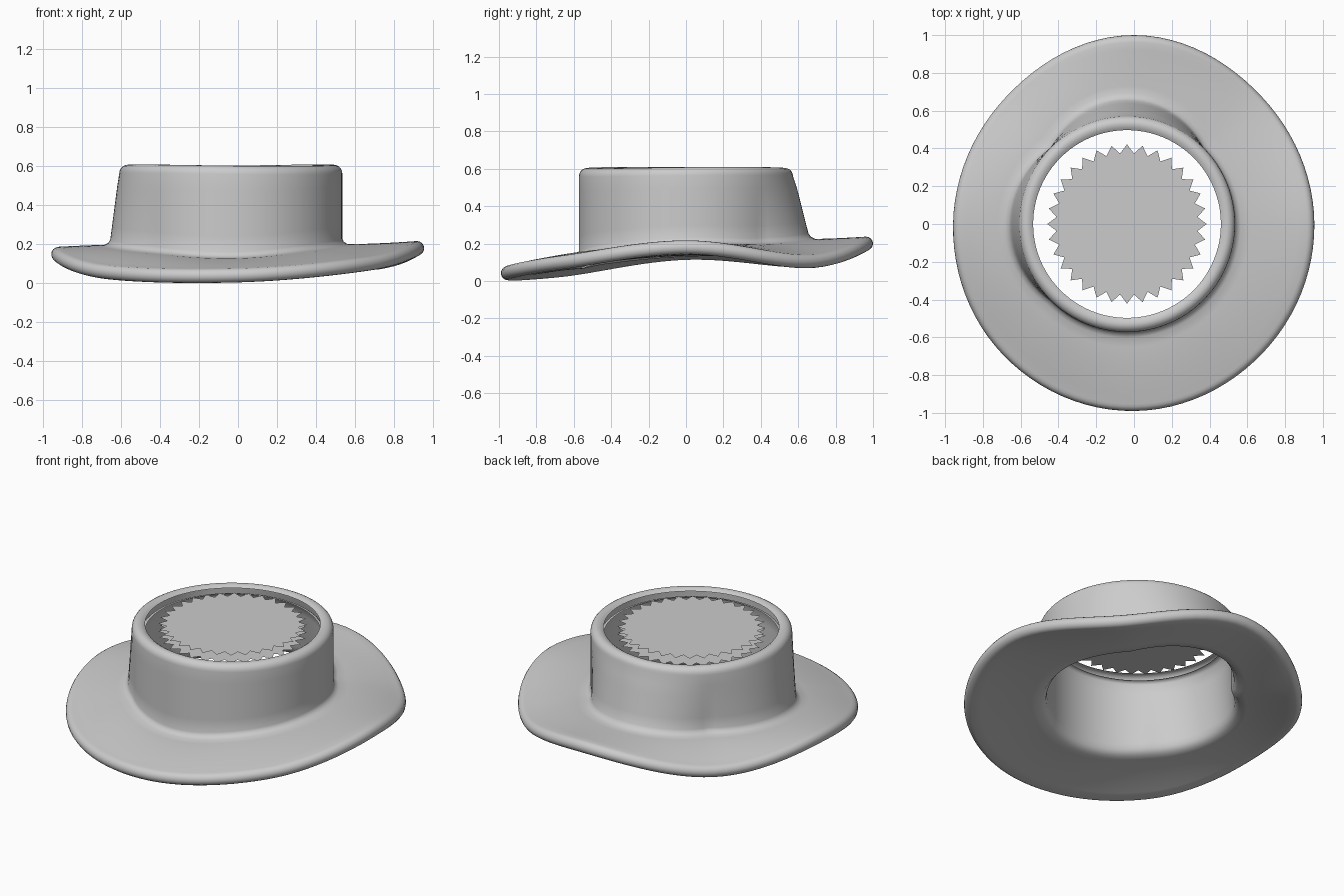
import bpy, bmesh, math
from mathutils import Vector

if "Cube" in bpy.data.objects:
    bpy.data.objects.remove(bpy.data.objects["Cube"])

N = 96            # segments around the hat
CX = -0.037       # crown centre in x

felt = bpy.data.materials.new("grey_felt")
felt.diffuse_color = (0.6, 0.6, 0.6, 1)
felt.use_nodes = True
felt.node_tree.nodes["Principled BSDF"].inputs["Base Color"].default_value = felt.diffuse_color

# Values every 45 degrees, starting at +x and going counter-clockwise
EDGE_R = [0.955, 0.955, 1.0, 0.955, 0.958, 0.98, 0.99, 0.965]   # brim outline
EDGE_Z = [0.180, 0.105, 0.20, 0.11, 0.150, 0.058, 0.042, 0.10]  # brim edge height
BASE_Z = [0.20, 0.20, 0.225, 0.20, 0.195, 0.16, 0.13, 0.17]     # crown foot height


def around(table, a):
    """Smooth periodic interpolation of a table at angle a."""
    f = (a / math.tau * 8) % 8
    i, t = int(f), f % 1
    p0, p1, p2, p3 = (table[(i + k) % 8] for k in (-1, 0, 1, 2))
    return 0.5 * (2 * p1 + (p2 - p0) * t + (2 * p0 - 5 * p1 + 4 * p2 - p3) * t * t
                  + (3 * p1 - p0 - 3 * p2 + p3) * t ** 3)


def flare(a):
    """Outward bulge of the crown foot at the back and the left."""
    def lobe(c):
        d = math.cos(a - c)
        return max(0, math.cos(2 * (a - c))) if d > 0 else 0
    return 0.09 * lobe(math.pi / 2) + 0.05 * lobe(math.pi)


def section(a):
    """Cross-section of the shell at angle a, from the top lip out and back inside."""
    d = Vector((math.cos(a), math.sin(a), 0))
    c = Vector((CX, 0, 0))
    zb, ze = around(BASE_Z, a), around(EDGE_Z, a)
    edge = d * (around(EDGE_R, a) - 0.037)
    wave = 0.004 * math.sin(2 * a + 0.6)
    pts = []

    def crown(r, z):
        pts.append(c + d * r + Vector((0, 0, z)))

    def wall(off, z):
        crown(0.572 - off + flare(a) * min(1, (0.58 - z) / (0.58 - zb)), z)

    def brim(t, off, z0, z1):
        p = (c + d * (0.572 + flare(a) + off)).lerp(edge, t)
        pts.append(p + Vector((0, 0, z0 + (z1 - z0) * t ** 1.5)))

    # outer lip and rounded shoulder
    crown(0.497, 0.592 + wave)
    crown(0.512, 0.602 + wave)
    for k in range(6):
        b = math.radians(90 - 18 * k)
        crown(0.530 + 0.042 * math.cos(b), 0.562 + 0.044 * math.sin(b) + wave)
    # outer wall and foot fillet
    for k in range(1, 6):
        wall(0, 0.56 + (zb + 0.03 - 0.56) * k / 5)
    wall(-0.008, zb + 0.012)
    # brim top, rolled edge, brim underside
    for k in range(8):
        brim(k / 7, 0.03, zb, ze + 0.037)
    for k in range(1, 8):
        b = math.radians(90 - 22.5 * k)
        pts.append(edge + d * 0.037 * math.cos(b) + Vector((0, 0, ze + 0.037 * math.sin(b))))
    for k in range(8):
        brim(1 - k / 7, -0.02, zb - 0.065, ze - 0.037)
    # inner wall and underside of the lip
    wall(0.045, zb - 0.035)
    for k in range(6):
        wall(0.05, zb + (0.535 - zb) * k / 5)
    crown(0.512, 0.55)
    crown(0.497, 0.55)
    return pts


def finish(name, bm, smooth):
    me = bpy.data.meshes.new(name)
    for f in bm.faces:
        f.smooth = smooth
    bm.to_mesh(me)
    bm.free()
    me.materials.append(felt)
    ob = bpy.data.objects.new(name, me)
    bpy.context.collection.objects.link(ob)
    return ob


# Brim and crown wall as one double-sided shell, open at the top
bm = bmesh.new()
rings = [[bm.verts.new(p) for p in section(math.tau * i / N)] for i in range(N)]
for i in range(N):
    A, B = rings[i], rings[(i + 1) % N]
    for j in range(len(A) - 1):
        bm.faces.new((A[j], A[j + 1], B[j + 1], B[j]))
finish("hat_shell", bm, True)

# Loose toothed discs, upper and lower skin of the crown top
for name, z, up in (("crown_top_disc", 0.594, True), ("crown_lining_disc", 0.545, False)):
    bm = bmesh.new()
    hub = bm.verts.new((CX, 0, z))
    star = []
    for i in range(64):
        a, r = math.tau * i / 64, (0.375 if i % 2 else 0.422)
        star.append(bm.verts.new((CX + r * math.cos(a), r * math.sin(a), z)))
    for i in range(64):
        tri = (hub, star[i], star[(i + 1) % 64])
        bm.faces.new(tri if up else tri[::-1])
    finish(name, bm, False)
